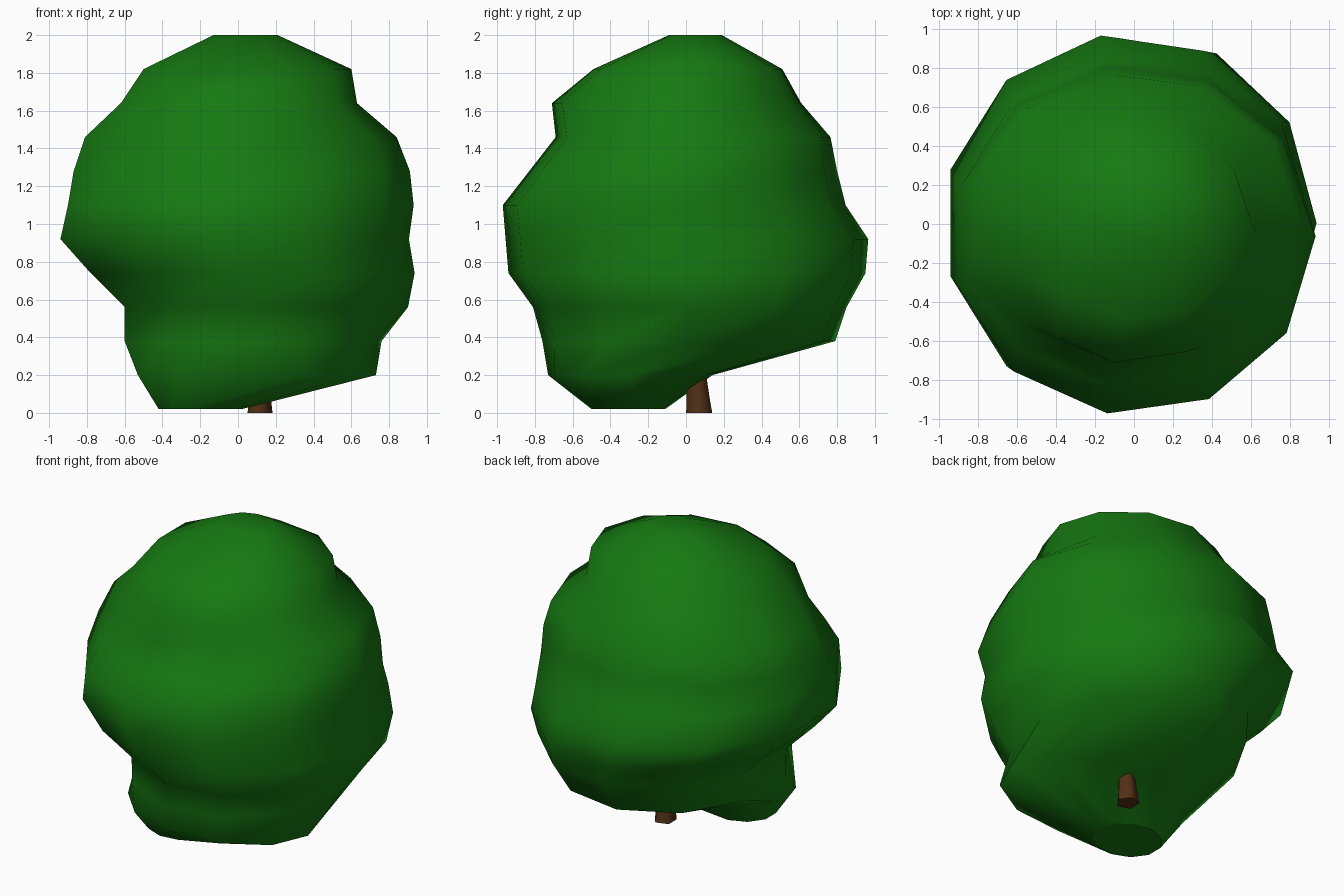
import bpy, bmesh
from math import cos, sin, pi

if "Cube" in bpy.data.objects:
    bpy.data.objects.remove(bpy.data.objects["Cube"])


def material(name, colour):
    m = bpy.data.materials.new(name)
    m.diffuse_color = (*colour, 1)
    m.use_nodes = True
    m.node_tree.nodes["Principled BSDF"].inputs["Base Color"].default_value = m.diffuse_color
    return m


def ring_points(sides, z, x0, x1, y0, y1):
    """Regular polygon stretched to fill the given x and y extents."""
    xs = [cos(2 * pi * i / sides) for i in range(sides)]
    ys = [sin(2 * pi * i / sides) for i in range(sides)]

    def fit(v, vals, lo, hi):
        return lo + (v - min(vals)) / (max(vals) - min(vals)) * (hi - lo)
    return [(fit(x, xs, x0, x1), fit(y, ys, y0, y1), z) for x, y in zip(xs, ys)]


def loft(name, rings, mat):
    """Skin a stack of equal-sized rings and close both ends."""
    bm = bmesh.new()
    loops = [[bm.verts.new(p) for p in r] for r in rings]
    n = len(loops[0])
    for a, b in zip(loops, loops[1:]):
        for i in range(n):
            j = (i + 1) % n
            bm.faces.new((a[i], a[j], b[j], b[i]))
    bottom = bm.faces.new(loops[0][::-1])
    bm.faces.new(loops[-1])
    for f in bm.faces:
        f.smooth = True
    for e in bottom.edges:
        e.smooth = False
    bmesh.ops.recalc_face_normals(bm, faces=bm.faces)
    me = bpy.data.meshes.new(name)
    bm.to_mesh(me)
    bm.free()
    me.materials.append(mat)
    ob = bpy.data.objects.new(name, me)
    bpy.context.collection.objects.link(ob)
    return ob


green = material("leaf_green", (0.008, 0.19, 0.006))
brown = material("bark_brown", (0.085, 0.03, 0.008))

# Foliage: uneven stacked rings, 0.18 apart (x min, x max, y min, y max)
extents = [
    (-0.42, 0.02, -0.50, -0.11),
    (-0.53, 0.73, -0.73, 0.14),
    (-0.60, 0.76, -0.76, 0.79),
    (-0.60, 0.90, -0.81, 0.85),
    (-0.78, 0.935, -0.94, 0.95),
    (-0.94, 0.905, -0.955, 0.965),
    (-0.90, 0.93, -0.97, 0.845),
    (-0.87, 0.91, -0.83, 0.80),
    (-0.81, 0.84, -0.69, 0.765),
    (-0.62, 0.63, -0.71, 0.61),
    (-0.50, 0.60, -0.49, 0.51),
    (-0.13, 0.21, -0.09, 0.19),
]
loft("foliage", [ring_points(11, 0.02 + 0.18 * i, *e) for i, e in enumerate(extents)], green)

# Trunk: lobed root flare tapering up into the foliage
trunk = []
for z, r, lobe in [(0, 0.066, 0.10), (0.06, 0.06, 0.10), (0.18, 0.054, 0.06), (0.6, 0.045, 0.0)]:
    trunk.append([(0.11 + r * (1 + lobe * (-1) ** i) * cos(pi * i / 5),
                   0.07 - 0.08 * z + r * (1 + lobe * (-1) ** i) * sin(pi * i / 5), z)
                  for i in range(10)])
loft("trunk", trunk, brown)
